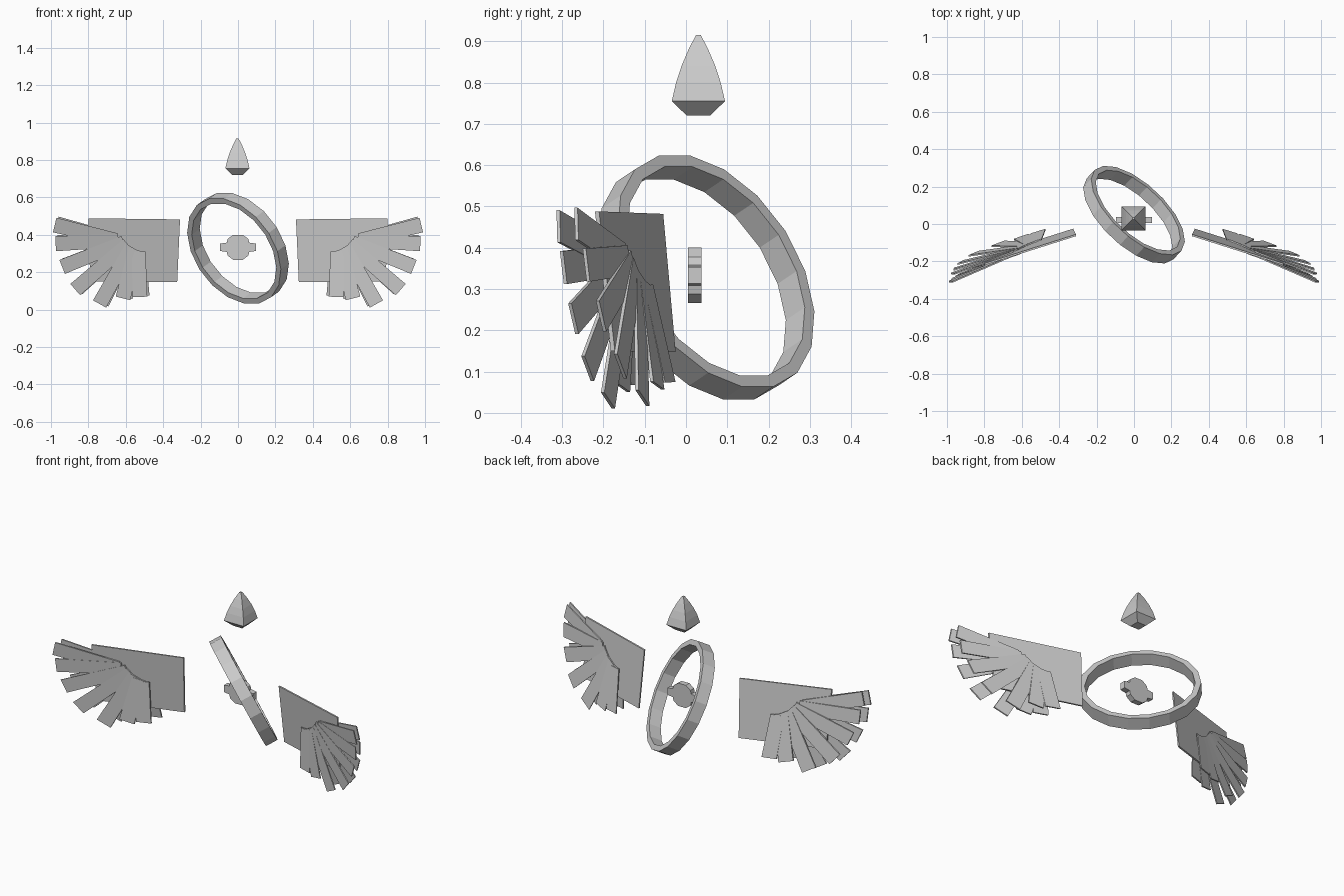
import bpy, bmesh, math
from mathutils import Vector

if "Cube" in bpy.data.objects:
    bpy.data.objects.remove(bpy.data.objects["Cube"])


def make_object(name, verts, faces, mirror=False):
    mesh = bpy.data.meshes.new(name)
    mesh.from_pydata(verts, [], faces)
    bm = bmesh.new()
    bm.from_mesh(mesh)
    bmesh.ops.recalc_face_normals(bm, faces=bm.faces)
    bm.to_mesh(mesh)
    bm.free()
    obj = bpy.data.objects.new(name, mesh)
    bpy.context.collection.objects.link(obj)
    if mirror:
        obj.modifiers.new("Mirror", 'MIRROR').use_mirror_merge = False
    return obj


def slab(name, outline, half, mirror=False):
    """Thicken an outline of (x, y, z) points along y."""
    n = len(outline)
    verts = [(x, y + s * half, z) for s in (-1, 1) for x, y, z in outline]
    faces = [tuple(range(n))[::-1], tuple(range(n, 2 * n))]
    faces += [(i, (i + 1) % n, n + (i + 1) % n, n + i) for i in range(n)]
    return make_object(name, verts, faces, mirror)


def loft(name, rings, closed=False):
    """Join equal rings of points into a skin, capped or closed on itself."""
    n, m = len(rings[0]), len(rings)
    faces = []
    for r in range(m if closed else m - 1):
        q = (r + 1) % m
        faces += [(r * n + i, r * n + (i + 1) % n, q * n + (i + 1) % n, q * n + i)
                  for i in range(n)]
    if not closed:
        faces += [tuple(range(n))[::-1], tuple(range((m - 1) * n, m * n))]
    return make_object(name, [p for r in rings for p in r], faces)


# Tilted flat band around the core
rot = Vector((0.611, 0.656, 0.441)).to_track_quat('Z', 'Y')
centre = Vector((0, 0.05, 0.328))
section = [(0.317, -0.035), (0.317, 0.035), (0.286, 0.035), (0.286, -0.035)]
SIDES = 18
hoop = [[centre + rot @ Vector((r * math.cos(a), r * math.sin(a), h)) for r, h in section]
        for a in (2 * math.pi * i / SIDES for i in range(SIDES))]
loft("tilted_ring", hoop, closed=True)

# Four-sided crystal floating above
profile = [(0.028, 0.72), (0.0645, 0.755), (0.054, 0.80), (0.041, 0.84),
           (0.024, 0.88), (0.006, 0.915)]
loft("floating_crystal", [[(-0.003 + sx * r, 0.03 + sy * r, z)
     for sx, sy in ((-1, -1), (1, -1), (1, 1), (-1, 1))] for r, z in profile])

# Central faceted core with side lugs
quarter = [(0.095, 0.02), (0.06, 0.025), (0.055, 0.045), (0.025, 0.067)]
half = [(x, -z) for x, z in quarter[::-1]] + quarter
core = half + [(-x, -z) for x, z in half]
slab("core", [(x, 0.021, 0.333 + z) for x, z in core], 0.0165)


# Wing plate, lying on a swept and leaning plane
def plane_y(x, z):
    return 0.088 - 0.316 * x - 0.104 * z


plate = [(0.325, 0.147), (0.79, 0.15), (0.80, 0.488), (0.31, 0.482)]
slab("wing_plate", [(x, plane_y(x, z), z) for x, z in plate], 0.005, True)

# Feathers: root x, root z, tip x, tip z, fanned over both faces of the plate
feathers = [
    (0.66, 0.375, 0.98, 0.452), (0.64, 0.37, 0.975, 0.352),
    (0.61, 0.36, 0.94, 0.228), (0.59, 0.35, 0.87, 0.107),
    (0.57, 0.335, 0.74, 0.03), (0.55, 0.32, 0.615, 0.06),
    (0.53, 0.31, 0.525, 0.068)]
WIDTH = 0.04
for side, label in ((-1, "front"), (1, "back")):
    for i, (rx, rz, tx, tz) in enumerate(feathers):
        d = Vector((tx - rx, tz - rz)).normalized()
        p = Vector((-d.y, d.x)) * WIDTH
        if side < 0:
            tip_off = -0.04
        else:
            tip_off = min(0.04, 0.0 + 0.012 * i)
            tx, tz = tx - 0.012, tz + 0.006
        lift = 0.001 * i
        pts = []
        for x, z, s, off in ((rx, rz, 0.9, side * (0.011 + lift)), (rx, rz, -0.9, side * (0.011 + lift)),
                             (tx, tz, -1, tip_off), (tx, tz, 1, tip_off)):
            px, pz = x + s * p.x, z + s * p.y
            pts.append((px, plane_y(px, pz) + off, pz))
        slab(f"{label}_feather_{i + 1}", pts, 0.004, True)
